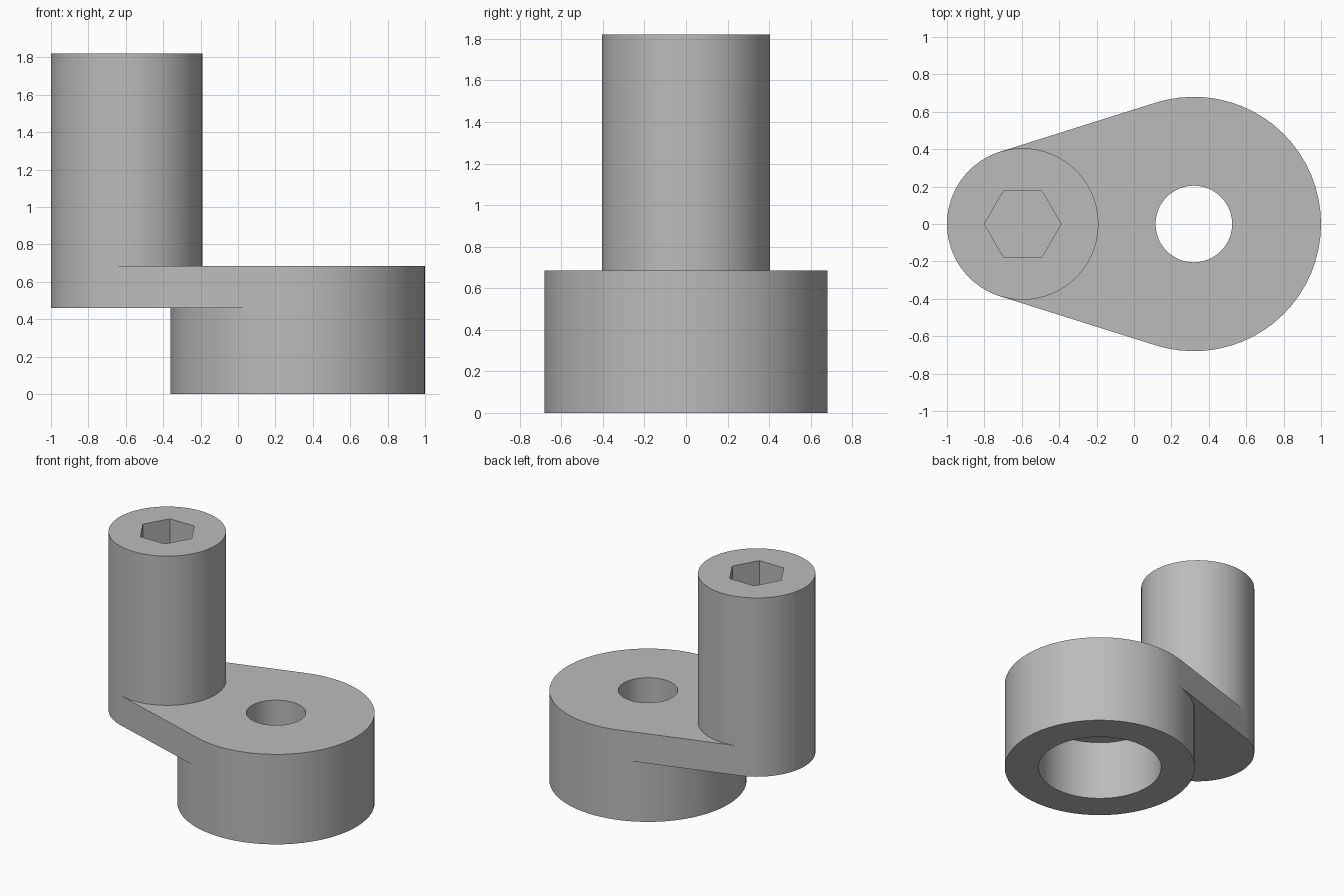
import bpy
import bmesh
from math import acos, cos, sin, pi, tau

# Remove the default object
cube = bpy.data.objects.get("Cube")
if cube:
    bpy.data.objects.remove(cube, do_unlink=True)

BOSS_X, BOSS_R = 0.32, 0.68
POST_X, POST_R = -0.595, 0.405
ARM_BOTTOM, ARM_TOP, POST_TOP = 0.46, 0.685, 1.82
HOLE_R, BORE_R, SOCKET_DEPTH = 0.205, 0.44, 0.4
# Angle at which the straight arm sides touch both round ends
TANGENT = pi - acos((BOSS_R - POST_R) / (BOSS_X - POST_X))

grey = bpy.data.materials.new("plain grey")
grey.use_nodes = True
grey.diffuse_color = (0.5, 0.5, 0.5, 1)
grey.node_tree.nodes["Principled BSDF"].inputs["Base Color"].default_value = (0.5, 0.5, 0.5, 1)


def on_circle(x, r, angle):
    return (x + r * cos(angle), r * sin(angle))


def ring(x, r, sides):
    return [on_circle(x, r, tau * i / sides) for i in range(sides)]


def tangent_ring(x, r, front=38, back=26):
    """Circle that has vertices exactly on the tangent points."""
    angles = [-TANGENT + 2 * TANGENT * i / front for i in range(front)]
    angles += [TANGENT + (tau - 2 * TANGENT) * i / back for i in range(back)]
    return [on_circle(x, r, a) for a in angles]


def prism(name, outline, bottom, top):
    bm = bmesh.new()
    base = bm.faces.new([bm.verts.new((x, y, bottom)) for x, y in outline])
    result = bmesh.ops.extrude_face_region(bm, geom=[base], use_keep_orig=True)
    for v in result["geom"]:
        if isinstance(v, bmesh.types.BMVert):
            v.co.z = top
    bmesh.ops.recalc_face_normals(bm, faces=bm.faces)
    mesh = bpy.data.meshes.new(name)
    bm.to_mesh(mesh)
    bm.free()
    mesh.materials.append(grey)
    obj = bpy.data.objects.new(name, mesh)
    bpy.context.collection.objects.link(obj)
    return obj


def combine(body, tool, operation):
    mod = body.modifiers.new(tool.name, "BOOLEAN")
    mod.object, mod.operation, mod.solver = tool, operation, "EXACT"
    bpy.context.view_layer.objects.active = body
    bpy.ops.object.modifier_apply(modifier=mod.name)
    bpy.data.objects.remove(tool, do_unlink=True)


# Round boss, joined to the flat arm and the upright post
body = prism("crank_arm_with_post", tangent_ring(BOSS_X, BOSS_R), 0, ARM_TOP)
web = [on_circle(x, r, a) for x, r, a in (
    (BOSS_X, BOSS_R, -TANGENT), (BOSS_X, BOSS_R, TANGENT),
    (POST_X, POST_R, TANGENT), (POST_X, POST_R, -TANGENT))]
combine(body, prism("arm", web, ARM_BOTTOM, ARM_TOP), "UNION")
combine(body, prism("post", tangent_ring(POST_X, POST_R), ARM_BOTTOM, POST_TOP), "UNION")

# Through hole, wide bore from below, and hexagonal socket
combine(body, prism("bore", ring(BOSS_X, BORE_R, 64), -0.1, ARM_BOTTOM), "DIFFERENCE")
combine(body, prism("hole", ring(BOSS_X, HOLE_R, 48), 0.3, 1), "DIFFERENCE")
combine(body, prism("socket", ring(POST_X, HOLE_R, 6), POST_TOP - SOCKET_DEPTH, 2), "DIFFERENCE")

# Smooth walls with crisp rims
bpy.ops.object.select_all(action="DESELECT")
body.select_set(True)
bpy.context.view_layer.objects.active = body
bpy.ops.object.shade_smooth_by_angle(angle=pi / 6)
